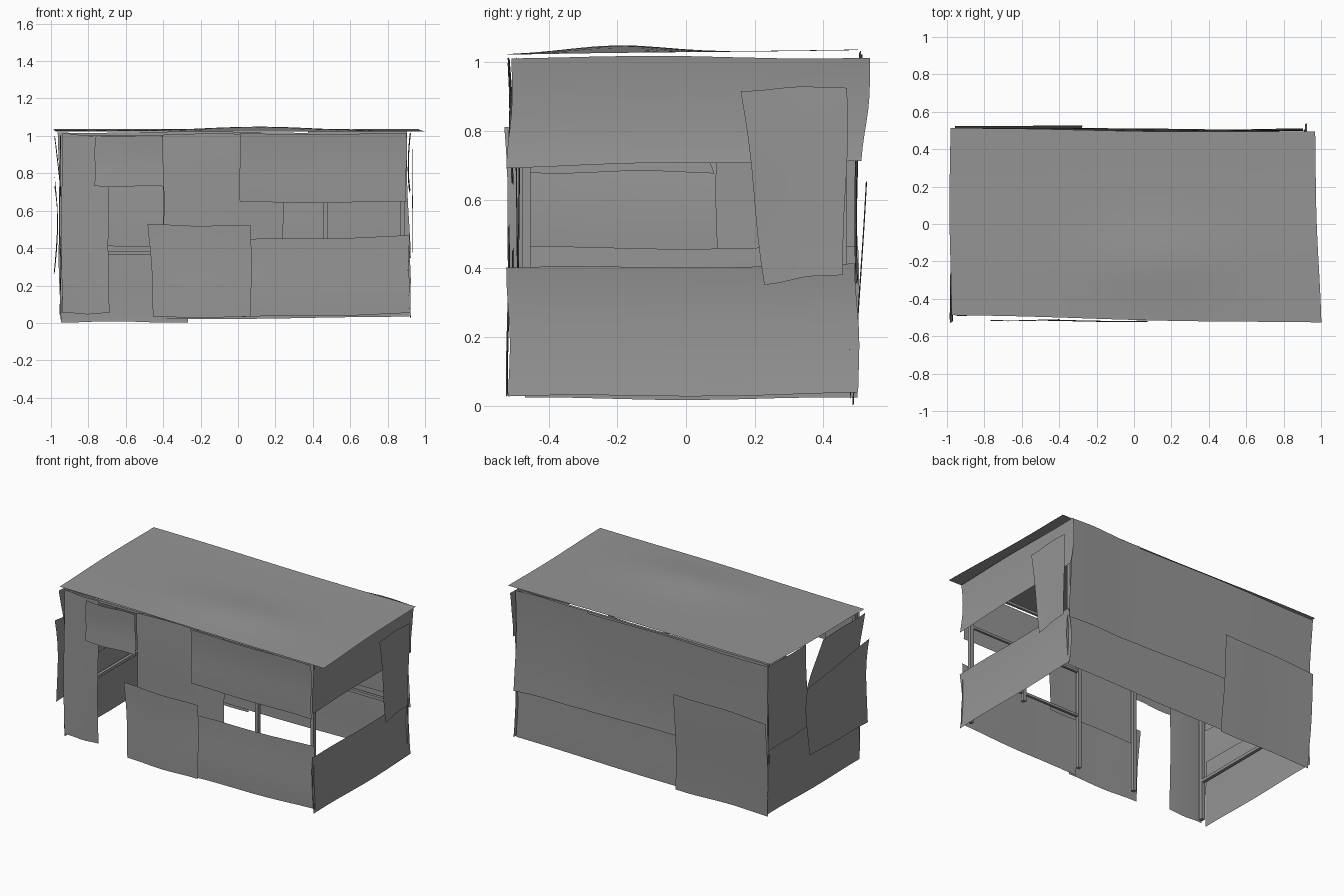
import bpy, math, random
from mathutils import Vector

random.seed(4)
cube = bpy.data.objects.get("Cube")
if cube:
    bpy.data.objects.remove(cube)

grey = bpy.data.materials.new("weathered_grey")
grey.use_nodes = True
tone = (0.3, 0.3, 0.3, 1)
grey.diffuse_color = tone
grey.node_tree.nodes["Principled BSDF"].inputs["Base Color"].default_value = tone

# Each wall maps (along, height, outward) to a point
WALLS = {
    "front": lambda u, z, o: (u, -0.495 - o, z),
    "back": lambda u, z, o: (u, 0.49 + o, z),
    "right": lambda u, z, o: (-0.945 - o, u, z),
    "left": lambda u, z, o: (0.9 + o, u, z),
    "roof": lambda u, v, o: (u, v, 1.025 + o),
}


def add_mesh(name, verts, faces):
    mesh = bpy.data.meshes.new(name)
    mesh.from_pydata(verts, [], faces)
    mesh.materials.append(grey)
    obj = bpy.data.objects.new(name, mesh)
    bpy.context.collection.objects.link(obj)
    return obj


def sheet(name, wall, corners, lift=0.01, warp=0.006, curl=0.0, lean=0.0, n=8):
    """Thin warped sheet; corners run bottom-start, bottom-end, top-end, top-start."""
    a, b, c, d = (Vector(p) for p in corners)
    p1, p2 = random.uniform(0, 6), random.uniform(0, 6)
    place = WALLS[wall]
    verts = []
    for j in range(n + 1):
        t = j / n
        for i in range(n + 1):
            s = i / n
            p = a.lerp(b, s).lerp(d.lerp(c, s), t)
            wave = math.sin(4 * s + p1) * 0.5 + math.sin(4.5 * t + p2) * 0.5
            out = lift + warp * wave + curl * (2 * t - 1) ** 2 + lean * (t - 0.5)
            ripple = 0.004 * math.sin(7 * s + p2)
            verts.append(place(p.x + 0.004 * math.sin(6 * t + p1), p.y + ripple, out))
    row = n + 1
    faces = [(j * row + i, j * row + i + 1, (j + 1) * row + i + 1, (j + 1) * row + i)
             for j in range(n) for i in range(n)]
    obj = add_mesh(name, verts, faces)
    for f in obj.data.polygons:
        f.use_smooth = True
    return obj


def box(u0, u1, z0, z1):
    return [(u0, z0), (u1, z0), (u1, z1), (u0, z1)]


def beam(name, start, end, w=0.012):
    """Square timber between two points along one axis."""
    lo = [min(a, b) - w for a, b in zip(start, end)]
    hi = [max(a, b) + w for a, b in zip(start, end)]
    verts = [(x, y, z) for x in (lo[0], hi[0]) for y in (lo[1], hi[1]) for z in (lo[2], hi[2])]
    add_mesh(name, verts, [(0, 1, 3, 2), (4, 6, 7, 5), (0, 4, 5, 1),
                           (2, 3, 7, 6), (0, 2, 6, 4), (1, 5, 7, 3)])


# Roof sheet tilted up to the rear, with a low swelling on the window side
roof = sheet("roof", "roof", [(-0.98, -0.49), (0.998, -0.53), (0.965, 0.49), (-0.985, 0.51)],
             0.005, 0.002, lean=0.015, n=16)
for v in roof.data.vertices:
    reach = ((v.co.x - 0.12) / 0.4) ** 2 + ((v.co.y + 0.2) / 0.2) ** 2
    v.co.z += 0.022 * math.exp(-reach)

# Front wall
sheet("front_door_side_sheet", "front", [(-0.94, 0.05), (-0.69, 0.05), (-0.69, 1.0), (-0.945, 1.01)], -0.007, 0.005)
sheet("front_door_lintel", "front", [(-0.77, 0.73), (-0.4, 0.73), (-0.4, 1.0), (-0.76, 1.0)], 0.02)
sheet("front_middle_sheet", "front", box(-0.4, 0.24, 0.4, 1.01), -0.002, 0.004)
sheet("front_low_patch", "front", [(-0.45, 0.03), (0.07, 0.03), (0.07, 0.52), (-0.48, 0.525)], 0.024, 0.006)
sheet("front_window_top", "front", box(0.01, 0.9, 0.645, 1.01), 0.015, 0.007, 0.0, 0.015)
sheet("front_window_base", "front", [(0.02, 0.03), (0.92, 0.05), (0.915, 0.465), (0.02, 0.445)], 0.012, 0.006)

# Back wall
sheet("back_upper_inner_sheet", "back", [(0.92, 0.35), (0.37, 0.36), (0.37, 1.03), (0.9, 1.03)], 0.002, 0.006, 0.012, 0.01)
sheet("back_upper_outer_sheet", "back", [(0.39, 0.36), (-0.95, 0.37), (-0.96, 1.02), (0.38, 1.02)], 0.006, 0.006, 0.01, 0.01)
sheet("back_lower_sheet", "back", [(0.92, 0.03), (-0.94, 0.02), (-0.95, 0.41), (0.92, 0.41)], -0.012, 0.003)
sheet("back_corner_patch", "back", [(-0.27, 0.005), (-0.95, 0.005), (-0.96, 0.64), (-0.28, 0.66)], 0.016, 0.004, 0.0, 0.036)

# Window end
sheet("left_window_top", "left", [(-0.52, 0.695), (0.515, 0.715), (0.54, 1.015), (-0.505, 1.015)], 0.008, 0.006, 0.014)
sheet("left_window_base", "left", [(-0.515, 0.025), (0.505, 0.035), (0.495, 0.41), (-0.52, 0.4)], 0.008, 0.004, 0.014)
sheet("left_hanging_patch", "left", [(0.23, 0.355), (0.46, 0.385), (0.47, 0.93), (0.16, 0.92)], 0.033, 0.004)

# Closed end
sheet("right_lower_sheet", "right", [(0.5, 0.02), (-0.47, 0.02), (-0.465, 0.46), (0.5, 0.46)], 0.004, 0.005)
sheet("right_rear_sheet", "right", [(0.5, 0.44), (0.09, 0.45), (0.09, 1.0), (0.5, 1.0)], 0.008, 0.006)
sheet("right_front_sheet", "right", [(0.085, 0.68), (-0.47, 0.68), (-0.49, 1.0), (-0.05, 0.99)], 0.012, 0.007, 0.008, 0.03)
sheet("right_loose_patch", "right", [(0.1, 0.27), (-0.51, 0.26), (-0.53, 0.81), (0.12, 0.72)], 0.022, 0.005, 0.014)

# Timber frame posts
for x in (-0.92, -0.388, 0.04, 0.88):
    beam("front_post", (x, -0.465, 0.07), (x, -0.465, 0.99))
beam("window_mullion", (0.47, -0.465, 0.37), (0.47, -0.465, 0.71))
for x in (-0.92, 0.88):
    beam("back_post", (x, 0.455, 0.08), (x, 0.455, 0.99))

# Rails
for z in (0.415, 0.72):
    beam("front_rail", (0.04, -0.465, z), (0.88, -0.465, z), 0.008)
beam("right_rail", (-0.92, -0.46, 0.32), (-0.92, 0.46, 0.32), 0.01)
beam("back_rail", (-0.92, 0.455, 0.375), (0.88, 0.455, 0.375), 0.01)
for y in (-0.465, 0.455):
    beam("roof_rail", (-0.92, y, 0.995), (0.88, y, 0.995), 0.008)
